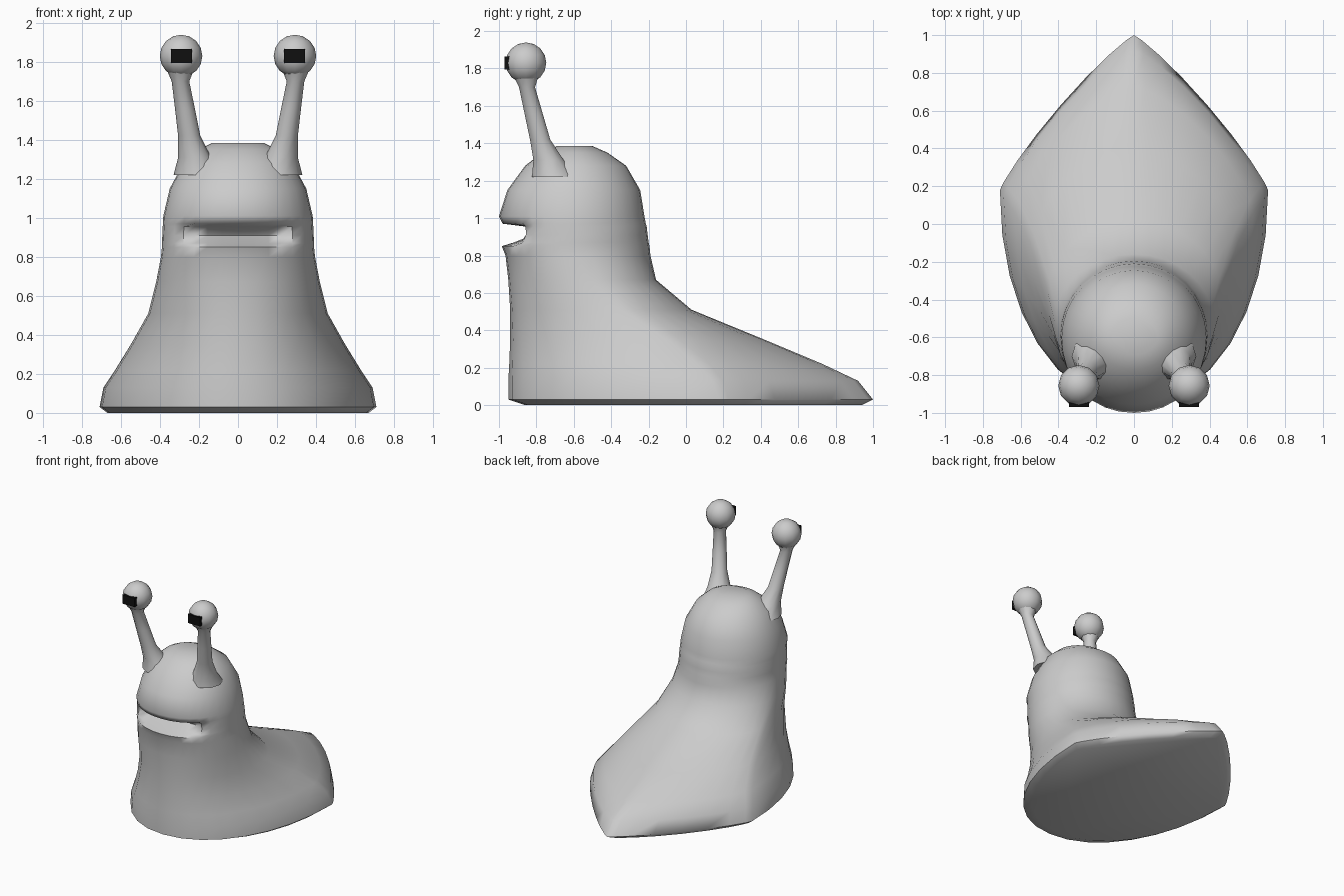
import bpy, bmesh, math
from mathutils import Vector

if "Cube" in bpy.data.objects:
    bpy.data.objects.remove(bpy.data.objects["Cube"])


def finish(name, bm, angle=60):
    bmesh.ops.recalc_face_normals(bm, faces=bm.faces)
    mesh = bpy.data.meshes.new(name)
    bm.to_mesh(mesh)
    bm.free()
    ob = bpy.data.objects.new(name, mesh)
    bpy.context.collection.objects.link(ob)
    bpy.ops.object.select_all(action='DESELECT')
    ob.select_set(True)
    bpy.context.view_layer.objects.active = ob
    bpy.ops.object.shade_smooth_by_angle(angle=math.radians(angle))
    return ob


def loft(bm, rings):
    """Skin a stack of equal point rings and cap both ends."""
    rows = [[bm.verts.new(p) for p in ring] for ring in rings]
    n = len(rows[0])
    for a, b in zip(rows, rows[1:]):
        for i in range(n):
            j = (i + 1) % n
            bm.faces.new((a[i], a[j], b[j], b[i]))
    bm.faces.new(rows[0][::-1])
    bm.faces.new(rows[-1])


def spow(v, e):
    return math.copysign(abs(v) ** e, v)


def body_ring(z, w, front, back, mid, p_back, mouth, n=32):
    """Egg-shaped slice: widest at y=mid, pointed tail, optional mouth dent."""
    pts = []
    for i in range(n):
        t = 2 * math.pi * i / n
        c, s = math.cos(t), math.sin(t)
        p, reach = (p_back, back - mid) if s > 0 else (2.1, mid - front)
        x = w * spow(c, 2 / p)
        y = mid + reach * spow(s, 2 / p)
        if s < 0 and abs(x) < 0.28:
            y += mouth * math.sqrt(1 - (x / 0.28) ** 2)
        pts.append((x, y, z))
    return pts


# Body, neck and head: height, half width, front, back, widest y, tail power, mouth depth
slices = [
    (0.00, 0.67, -0.86, 0.94, 0.16, 1.2, 0),
    (0.03, 0.71, -0.95, 1.00, 0.18, 1.15, 0),
    (0.13, 0.69, -0.95, 0.92, 0.14, 1.25, 0),
    (0.22, 0.63, -0.945, 0.73, 0.06, 1.4, 0),
    (0.35, 0.55, -0.94, 0.42, -0.10, 1.6, 0),
    (0.51, 0.46, -0.94, 0.03, -0.35, 1.8, 0),
    (0.67, 0.42, -0.95, -0.16, -0.52, 2, 0),
    (0.80, 0.395, -0.965, -0.19, -0.58, 2, 0),
    (0.85, 0.39, -0.985, -0.195, -0.59, 2, 0),
    (0.87, 0.39, -0.98, -0.20, -0.59, 2, 0.06),
    (0.91, 0.388, -0.98, -0.205, -0.59, 2, 0.16),
    (0.955, 0.386, -0.98, -0.21, -0.6, 2, 0.12),
    (0.97, 0.385, -0.98, -0.215, -0.6, 2, 0),
    (1.01, 0.383, -1.00, -0.222, -0.6, 2, 0),
    (1.15, 0.35, -0.955, -0.245, -0.6, 2, 0),
    (1.28, 0.28, -0.86, -0.32, -0.6, 2, 0),
    (1.35, 0.20, -0.77, -0.42, -0.6, 2, 0),
    (1.385, 0.13, -0.69, -0.50, -0.6, 2, 0),
]
bm = bmesh.new()
loft(bm, [body_ring(*s) for s in slices])
finish("body", bm)

black = bpy.data.materials.new("black")
black.diffuse_color = (0.005, 0.005, 0.005, 1)
black.use_nodes = True
black.node_tree.nodes["Principled BSDF"].inputs["Base Color"].default_value = black.diffuse_color

# Stalk centre line: x, y, z, radius
stalk = [(0.20, -0.70, 1.22, 0.13), (0.222, -0.735, 1.31, 0.085),
         (0.25, -0.78, 1.42, 0.057), (0.272, -0.815, 1.56, 0.051),
         (0.295, -0.85, 1.70, 0.045), (0.296, -0.855, 1.76, 0.07)]

for side, sx in (("right", 1), ("left", -1)):
    # Eye stalk, flared where it meets the head
    bm = bmesh.new()
    loft(bm, [[(sx * x + r * math.cos(k * math.pi / 5), y + r * math.sin(k * math.pi / 5), z)
               for k in range(10)] for x, y, z, r in stalk])
    finish(side + "_eye_stalk", bm)

    # Eyeball
    bm = bmesh.new()
    bmesh.ops.create_uvsphere(bm, u_segments=12, v_segments=8, radius=0.109)
    bmesh.ops.translate(bm, vec=Vector((sx * 0.292, -0.856, 1.83)), verts=bm.verts)
    finish(side + "_eyeball", bm)

    # Flat rectangular pupil
    bm = bmesh.new()
    bmesh.ops.create_cube(bm, size=1)
    bmesh.ops.scale(bm, vec=Vector((0.106, 0.03, 0.07)), verts=bm.verts)
    bmesh.ops.translate(bm, vec=Vector((sx * 0.29, -0.955, 1.83)), verts=bm.verts)
    finish(side + "_pupil", bm, 30).data.materials.append(black)
